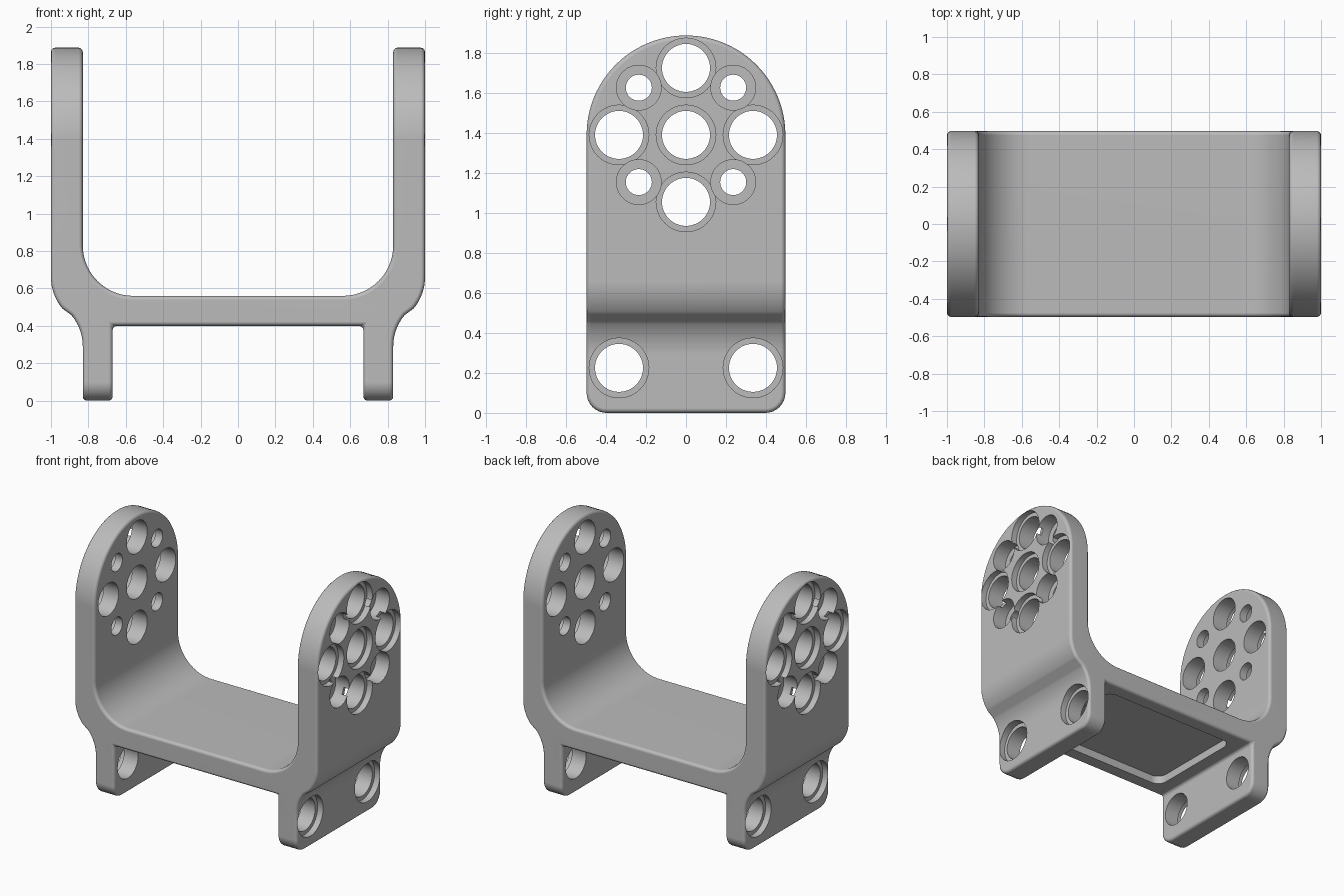
import bpy, bmesh, math
from mathutils import Matrix, Vector

if "Cube" in bpy.data.objects:
    bpy.data.objects.remove(bpy.data.objects["Cube"], do_unlink=True)

grey = bpy.data.materials.new("light grey plastic")
grey.use_nodes = True
colour = (0.5, 0.5, 0.5, 1)
grey.diffuse_color = colour
grey.node_tree.nodes["Principled BSDF"].inputs["Base Color"].default_value = colour


def new_object(name, bm, helper=True):
    bmesh.ops.recalc_face_normals(bm, faces=bm.faces)
    mesh = bpy.data.meshes.new(name)
    bm.to_mesh(mesh)
    bm.free()
    mesh.materials.append(grey)
    obj = bpy.data.objects.new(name, mesh)
    bpy.context.collection.objects.link(obj)
    obj.hide_render = helper
    return obj


def arc(cx, cy, r, start, end, steps):
    angles = [math.radians(start + (end - start) * i / steps) for i in range(steps + 1)]
    return [(cx + r * math.cos(a), cy + r * math.sin(a)) for a in angles]


def prism(name, points, push, helper=True):
    """Extrude a closed loop of 3D points along the push vector."""
    bm = bmesh.new()
    face = bm.faces.new([bm.verts.new(p) for p in points])
    out = bmesh.ops.extrude_face_region(bm, geom=[face])
    moved = [v for v in out["geom"] if isinstance(v, bmesh.types.BMVert)]
    bmesh.ops.translate(bm, verts=moved, vec=Vector(push))
    return new_object(name, bm, helper)


def cylinders(name, holes, x0, x1):
    """Cylinders along x, repeated on both walls; holes are (y, z, radius)."""
    bm = bmesh.new()
    for side in (-1, 1):
        for y, z, r in holes:
            place = Matrix.Translation((side * (x0(z) + x1(z)) / 2, y, z)) @ Matrix.Rotation(math.pi / 2, 4, "Y")
            bmesh.ops.create_cone(bm, cap_ends=True, segments=48, radius1=r, radius2=r,
                                  depth=x1(z) - x0(z), matrix=place)
    return new_object(name, bm)


def boolean(obj, cutter, operation="DIFFERENCE"):
    mod = obj.modifiers.new(cutter.name, "BOOLEAN")
    mod.object, mod.operation, mod.solver = cutter, operation, "EXACT"


# Bracket cross-section: floor, inner fillet, wall, outer S-bend, leg
half = arc(0.56, 0.83, 0.27, -90, 0, 14)
half += [(0.83, 2.1), (1, 2.1)]
half += arc(0.74, 0.66, 0.26, 0, -40, 10)
half += arc(1.09, 0.29, 0.26, 140, 180, 10)
half += [(0.83, -0.1), (0.67, -0.1), (0.67, 0.4)]
loop = half + [(-x, z) for x, z in reversed(half)]
bracket = prism("bracket", [(x, -0.7, z) for x, z in loop], (0, 1.4, 0), False)

# Side outline: round top and rounded feet
side = arc(0, 1.39, 0.497, 0, 180, 48)
side += arc(-0.397, 0.1, 0.1, 180, 270, 8) + arc(0.397, 0.1, 0.1, 270, 360, 8)
outline = prism("side_outline", [(-1.5, y, z) for y, z in side], (3, 0, 0))
boolean(bracket, outline, "INTERSECT")

bevel = bracket.modifiers.new("rounded_edges", "BEVEL")
bevel.width, bevel.segments = 0.022, 3
bevel.limit_method, bevel.angle_limit = "ANGLE", math.radians(40)
bevel.use_clamp_overlap = False

# Holes: five large and four small in each wall, two in each leg
large = [(0, 1.39), (0, 1.725), (0, 1.055), (0.335, 1.39), (-0.335, 1.39),
         (0.335, 0.225), (-0.335, 0.225)]
small = [(y, 1.39 + z) for y in (-0.236, 0.236) for z in (-0.236, 0.236)]


def outer(z):
    return 1 if z > 0.5 else 0.83


through = cylinders("through_holes", [(y, z, 0.12) for y, z in large] + [(y, z, 0.065) for y, z in small],
                    lambda z: 0.5, lambda z: 1.2)
rims = cylinders("large_recesses", [(y, z, 0.149) for y, z in large],
                 lambda z: outer(z) - 0.045, lambda z: 1.2)
seats = cylinders("small_recesses", [(y, z, 0.112) for y, z in small],
                  lambda z: outer(z) - 0.11, lambda z: 1.2)

# Shallow rounded pocket under the floor
pocket_loop = []
for sx, sy, start in ((1, 1, 0), (-1, 1, 90), (-1, -1, 180), (1, -1, 270)):
    pocket_loop += arc(sx * 0.49, sy * 0.32, 0.07, start, start + 90, 8)
pocket = prism("floor_pocket", [(x, y, 0.3) for x, y in pocket_loop], (0, 0, 0.16))

cutters = [through, rims, seats, pocket]
for cutter in cutters:
    boolean(bracket, cutter)

# Bake the cuts, then remove the helpers
bpy.context.view_layer.update()
graph = bpy.context.evaluated_depsgraph_get()
baked = bpy.data.meshes.new_from_object(bracket.evaluated_get(graph))
bracket.modifiers.clear()
bracket.data = baked
for helper in cutters + [outline]:
    bpy.data.objects.remove(helper, do_unlink=True)

# Smooth curves with crisp hole edges
bpy.ops.object.select_all(action="DESELECT")
bracket.select_set(True)
bpy.context.view_layer.objects.active = bracket
bpy.ops.object.shade_smooth_by_angle(angle=math.radians(35))
weighted = bracket.modifiers.new("even_shading", "WEIGHTED_NORMAL")
weighted.keep_sharp = True
